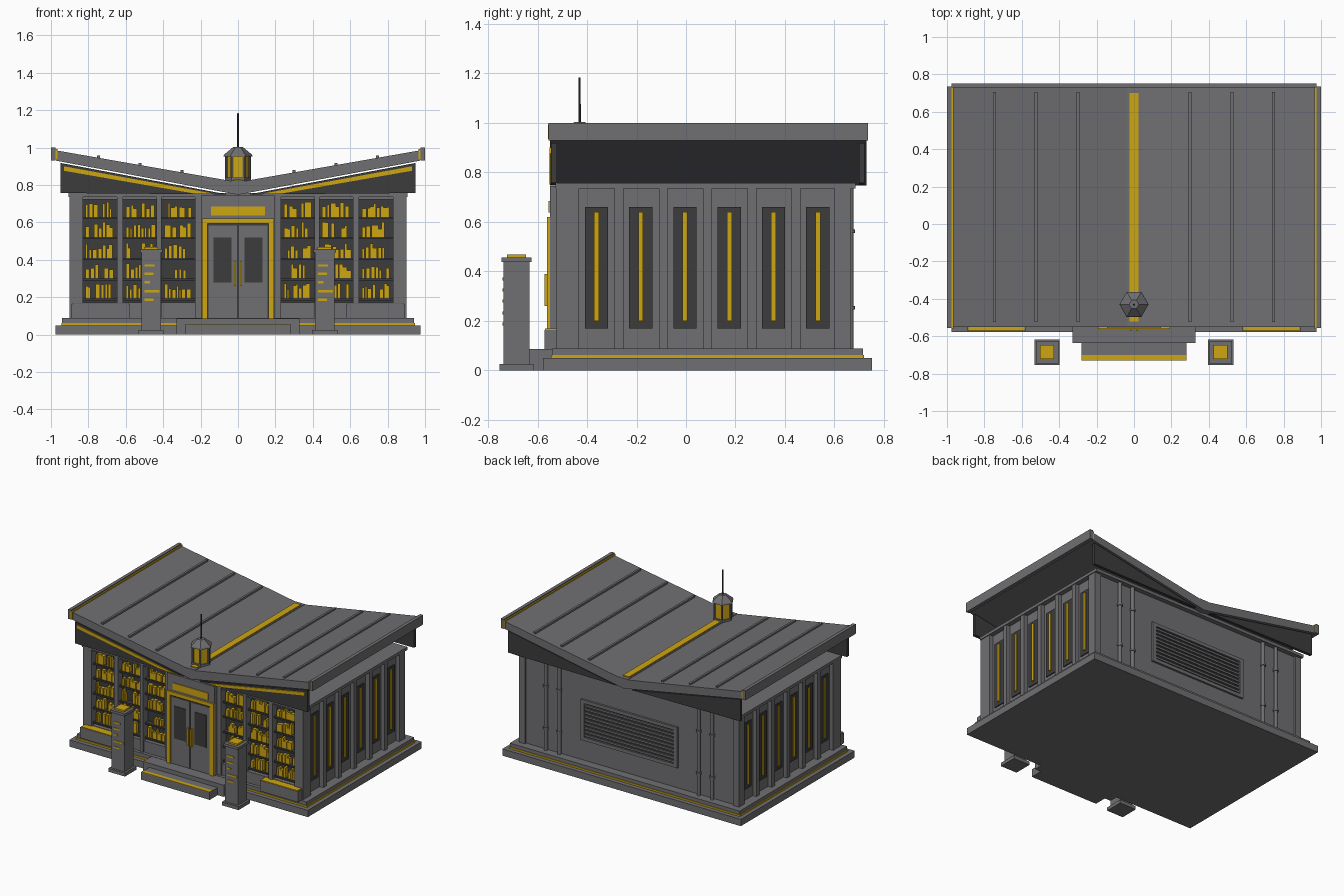
import bpy, bmesh, math, random

if "Cube" in bpy.data.objects:
    bpy.data.objects.remove(bpy.data.objects["Cube"])
random.seed(4)

def material(name, rgb):
    m = bpy.data.materials.new(name)
    m.diffuse_color = (*rgb, 1)
    m.use_nodes = True
    m.node_tree.nodes["Principled BSDF"].inputs["Base Color"].default_value = m.diffuse_color
    return m

GREY = material("mid_grey", (0.16, 0.16, 0.17))
DARK = material("charcoal", (0.045, 0.045, 0.046))
GOLD = material("gold", (0.62, 0.38, 0.006))

def finish(name, bm, mat):
    bmesh.ops.recalc_face_normals(bm, faces=bm.faces)
    me = bpy.data.meshes.new(name)
    bm.to_mesh(me)
    bm.free()
    me.materials.append(mat)
    ob = bpy.data.objects.new(name, me)
    bpy.context.collection.objects.link(ob)
    return ob

def boxes(name, mat, items):
    """One object from boxes (x0, x1, y0, y1, z0, z1)."""
    bm = bmesh.new()
    for x0, x1, y0, y1, z0, z1 in items:
        vs = bmesh.ops.create_cube(bm, size=1)["verts"]
        for v in vs:
            v.co = ((x0 + x1) / 2 + v.co.x * (x1 - x0),
                    (y0 + y1) / 2 + v.co.y * (y1 - y0),
                    (z0 + z1) / 2 + v.co.z * (z1 - z0))
    return finish(name, bm, mat)

def both(items):
    """Boxes plus their copies mirrored in x."""
    return items + [(-b, -a, *r) for a, b, *r in items]

def extrude(name, mat, profiles, y0, y1):
    """Extrude x-z profiles along y."""
    bm = bmesh.new()
    for pts in profiles:
        f = bm.faces.new([bm.verts.new((x, y0, z)) for x, z in pts])
        g = bmesh.ops.extrude_face_region(bm, geom=[f])["geom"]
        for v in g:
            if isinstance(v, bmesh.types.BMVert):
                v.co.y = y1
    return finish(name, bm, mat)

def mirrored(pts):
    return [pts, [(-x, z) for x, z in pts]]

def cones(name, mat, items, sides, smooth=False):
    """Upright cones or cylinders (x, y, z0, z1, r0, r1)."""
    bm = bmesh.new()
    for x, y, z0, z1, r0, r1 in items:
        vs = bmesh.ops.create_cone(bm, cap_ends=True, segments=sides, radius1=r0,
                                   radius2=r1, depth=z1 - z0)["verts"]
        a = math.pi / 2 if sides == 6 else 0     # corners on the x axis
        for v in vs:
            c = v.co.copy()
            v.co = (x + c.x * math.cos(a) - c.y * math.sin(a),
                    y + c.x * math.sin(a) + c.y * math.cos(a), c.z + (z0 + z1) / 2)
    ob = finish(name, bm, mat)
    if smooth:
        for p in ob.data.polygons:
            p.use_smooth = len(p.vertices) == 4
    return ob

# Plinth, trim and steps
boxes("base_slab", GREY, [(-.975, .975, -.577, .752, 0, .05)])
boxes("floor_slab", GREY, [(-.94, .94, -.54, .715, .05, .088)])
boxes("plinth_gold_trim", GOLD, [(-.945, .945, -.545, .72, .05, .062)])
boxes("entrance_steps", GREY, [(-.33, .33, -.637, -.5, 0, .086), (-.28, .28, -.73, -.6, 0, .055)])
boxes("step_gold_edge", GOLD, [(-.28, .28, -.73, -.70, .053, .058)])

# Main body and flat ceiling slab
boxes("body_walls", GREY, [(-.87, .87, -.46, .652, .085, .74)])
boxes("cornice", GREY, [(-.905, .905, -.527, .686, .735, .757)])

# Side walls: ribs, dark windows, gold light strips
boxes("side_ribs", GREY, both([(.86, .9, y - .018, y + .018, .085, .737)
                               for y in [-.45 + .179 * i for i in range(7)]]))
win = [-.362 + .179 * i for i in range(6)]
boxes("side_windows", DARK, both([(.865, .877, y - .047, y + .047, .17, .66) for y in win]))
boxes("side_light_strips", GOLD, both([(.87, .884, y - .01, y + .01, .2, .64) for y in win]))

# Front facade: columns, sills, recessed dark bays
boxes("front_columns", GREY, both([(.83, .9, -.525, -.45, .085, .737),
                                   (.615, .648, -.525, -.45, .085, .737),
                                   (.408, .435, -.525, -.45, .085, .737),
                                   (.192, .23, -.525, -.45, .085, .737),
                                   (.2, .88, -.515, -.45, .085, .172),
                                   (.2, .88, -.515, -.45, .722, .737)]))
bays = [(.648, .83), (.435, .615), (.23, .408)]
boxes("bay_backs", DARK, both([(a, b, -.468, -.455, .17, .725) for a, b in bays]))
shelves = [.195, .302, .41, .522, .63]
boxes("bay_shelves", DARK, both([(a, b, -.505, -.46, z - .012, z)
                                 for a, b in bays for z in shelves]))
# Books: random gold spines on each shelf
books = []
for a, b in bays + [(-b, -a) for a, b in bays]:
    for z in shelves:
        x = a + .015
        while x < b - .03:
            w = random.uniform(.011, .024)
            if random.random() < .88:
                books.append((x, x + w, -.497, -.462, z, z + random.uniform(.042, .08)))
            x += w + random.choice([.001, .002, .006])
boxes("books", GOLD, books)
# Planter ledges under the outer bays
boxes("ledge_boxes", GREY, both([(.58, .89, -.572, -.47, .085, .164)]))
boxes("ledge_gold_tops", GOLD, both([(.585, .885, -.57, -.515, .164, .169)]))

# Entrance portal and doors
boxes("portal", GREY, [(-.195, .195, -.55, -.45, .085, .745)])
boxes("portal_gold_frame", GOLD, both([(.162, .192, -.562, -.53, .087, .62)])
      + [(-.165, .165, -.562, -.53, .593, .62)])
boxes("door_gap", DARK, [(-.162, .162, -.553, -.545, .087, .594)])
boxes("doors", GREY, both([(.005, .158, -.557, -.54, .09, .583)]))
boxes("door_windows", DARK, both([(.035, .132, -.56, -.55, .28, .52)]))
boxes("door_handles", GOLD, both([(.01, .021, -.572, -.554, .26, .39)]))
boxes("plain_sign_plate", GOLD, [(-.145, .145, -.556, -.545, .637, .685)])

# Freestanding pillars
for n, cx in (("left", -.465), ("right", .463)):
    sq = lambda r, z0, z1: (cx - r, cx + r, -.685 - r, -.685 + r, z0, z1)
    boxes(n + "_pillar", GREY, [sq(.068, 0, .025), sq(.052, .025, .44), sq(.06, .438, .457)])
    boxes(n + "_pillar_gold_cap", GOLD, [sq(.038, .455, .469)])
    boxes(n + "_pillar_stripes", GOLD,
          [(cx - .036, cx - .036 + w, -.741, -.735, z - .006, z + .006)
           for z, w in ((.37, .055), (.325, .05), (.28, .03), (.232, .08), (.187, .05))])

# Back wall: louvred vent and pipes
boxes("vent_frame", GREY, both([(.365, .395, .64, .667, .24, .54)])
      + [(-.38, .38, .64, .667, a, a + .025) for a in (.24, .515)])
boxes("vent_back", DARK, [(-.37, .37, .645, .655, .26, .52)])
boxes("vent_louvres", GREY, [(-.37, .37, .65, .664, z, z + .014)
                             for z in [.272 + .0275 * i for i in range(9)]])
pipes = [-.68, -.57, .57, .68]
cones("back_pipes", GREY, [(x, .665, .087, .737, .013, .013) for x in pipes], 12, True)
cones("pipe_clamps", GREY, [(x, .665, z, z + .015, .019, .019)
                            for x in pipes for z in (.245, .555)], 12, True)
boxes("back_corner_posts", GREY, both([(.85, .9, .6, .667, .085, .737)]))

# Butterfly roof, open at the sides, with thin gables front and back
def roof_z(x):
    return .815 + .175 * abs(x)

extrude("roof", GREY, [[(-.972, .985), (0, .815), (.972, .985),
                        (.972, .93), (0, .748), (-.972, .93)]], -.55, .73)
gable = mirrored([(.95, .918), (.95, .757), (.06, .750)])
extrude("front_gable", DARK, gable, -.545, -.522)
extrude("back_gable", DARK, gable, .7, .722)
extrude("gable_gold_strips", GOLD,
        mirrored([(.93, .9), (.93, .876), (.22, .752), (.12, .752)]), -.551, -.543)
boxes("roof_end_caps", GREY, both([(.975, 1, -.556, .735, .93, 1)]))
boxes("roof_end_gold", GOLD, both([(.966, .977, -.558, .733, .936, .993)]))
extrude("roof_seams", GREY, [p for x in (.3, .525, .745) for p in mirrored(
    [(x - .008, roof_z(x) - .01), (x + .008, roof_z(x) - .01),
     (x + .008, roof_z(x) + .012), (x - .008, roof_z(x) + .012)])], -.525, .705)
boxes("valley_gutter", GREY, [(-.035, .035, -.55, .73, .79, .824)])
boxes("valley_gold_strip", GOLD, [(-.025, .025, -.52, .7, .82, .83)])

# Hexagonal roof lantern with mast
Y = -.43
cones("lantern_base", GREY, [(0, Y, .79, .84, .07, .07)], 6)
cones("lantern_glow", GOLD, [(0, Y, .838, .957, .06, .06)], 6)
cones("lantern_posts", GREY, [(.062 * math.cos(k * math.pi / 3), Y + .062 * math.sin(k * math.pi / 3),
                               .838, .957, .008, .008) for k in range(6)], 8)
cones("lantern_roof", GREY, [(0, Y, .953, .963, .078, .074), (0, Y, .963, 1.003, .074, .026)], 6)
cones("mast", DARK, [(0, Y, 1.0, 1.184, .005, .004)], 8)
